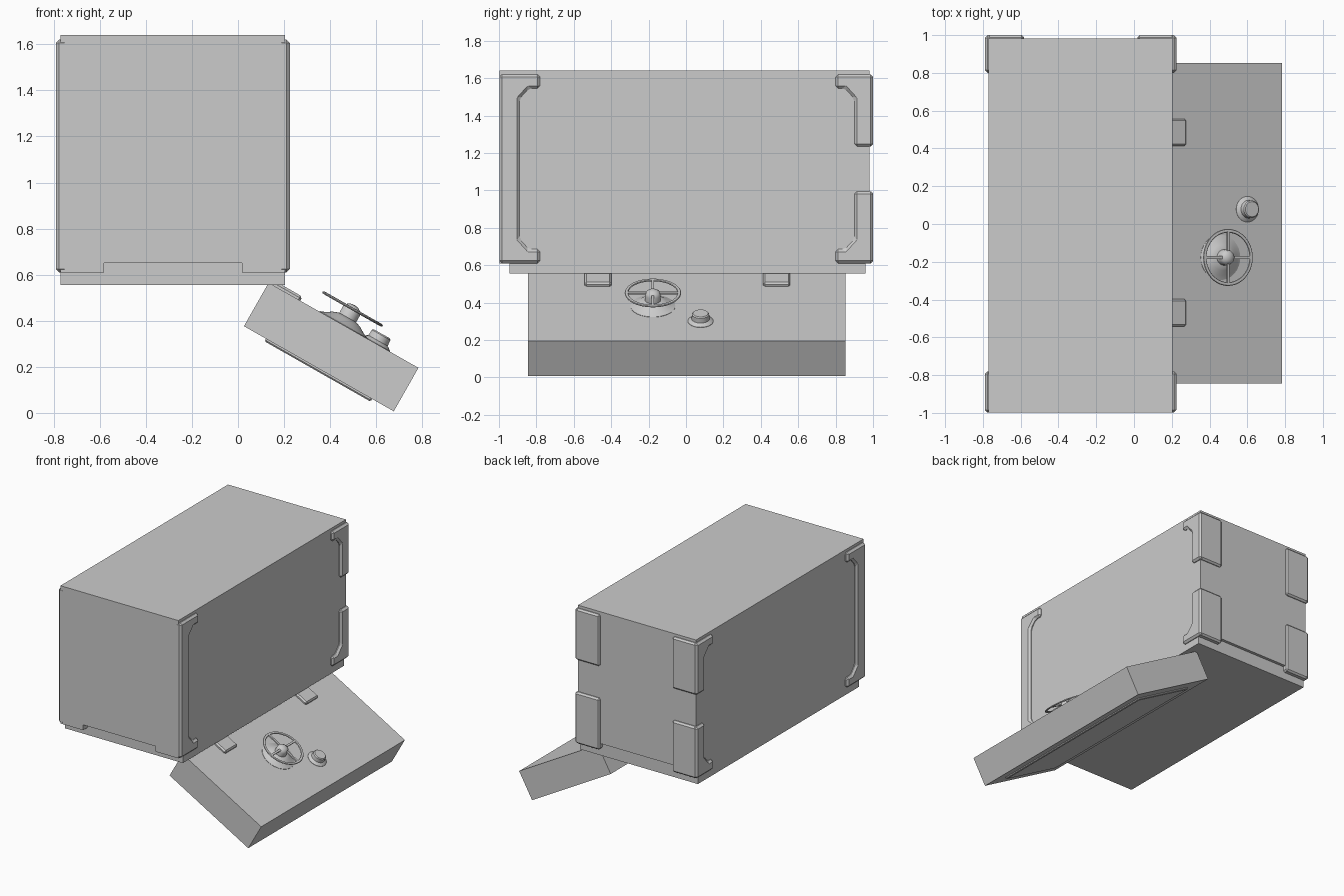
import bpy, bmesh, math
from mathutils import Matrix, Vector

if "Cube" in bpy.data.objects:
    bpy.data.objects.remove(bpy.data.objects["Cube"])

CX = -0.2825      # mid plane of the cabinet in x
HW = 0.4875       # half width of the cabinet
MZ = 1.115        # mid height of the corner guards


def finish(name, bm, bevel=0, matrix=None, smooth=False):
    bmesh.ops.recalc_face_normals(bm, faces=bm.faces)
    me = bpy.data.meshes.new(name)
    bm.to_mesh(me)
    bm.free()
    ob = bpy.data.objects.new(name, me)
    bpy.context.collection.objects.link(ob)
    if matrix:
        ob.matrix_world = matrix
    if bevel:
        mod = ob.modifiers.new("bevel", "BEVEL")
        mod.width, mod.segments, mod.limit_method = bevel, 1, "ANGLE"
    if smooth:
        bpy.ops.object.select_all(action="DESELECT")
        ob.select_set(True)
        bpy.context.view_layer.objects.active = ob
        bpy.ops.object.shade_smooth_by_angle(angle=math.radians(35))
    return ob


def box(name, lo, hi, bevel=0, matrix=None):
    lo, hi = Vector(lo), Vector(hi)
    bm = bmesh.new()
    bmesh.ops.create_cube(bm, size=1)
    for v in bm.verts:
        v.co = (lo + hi) / 2 + v.co * (hi - lo)
    return finish(name, bm, bevel, matrix)


def prism(name, pts, to3d, d0, d1, bevel=0):
    # extrude a flat outline between two depths
    bm = bmesh.new()
    f = bm.faces.new([bm.verts.new(to3d(a, b, d0)) for a, b in pts])
    new = bmesh.ops.extrude_face_region(bm, geom=[f])["geom"]
    shift = Vector(to3d(0, 0, d1)) - Vector(to3d(0, 0, d0))
    bmesh.ops.translate(bm, vec=shift, verts=[g for g in new if isinstance(g, bmesh.types.BMVert)])
    return finish(name, bm, bevel)


def lathe(name, prof, u, y, matrix, closed=False, steps=32):
    # revolve (radius, height) about the door normal
    bm = bmesh.new()
    vs = [bm.verts.new((u + r, y, h)) for r, h in prof]
    pairs = list(zip(vs, vs[1:] + vs[:1])) if closed else list(zip(vs, vs[1:]))
    edges = [bm.edges.new(p) for p in pairs]
    bmesh.ops.spin(bm, geom=vs + edges, cent=(u, y, 0), axis=(0, 0, 1),
                   angle=math.tau, steps=steps)
    bmesh.ops.remove_doubles(bm, verts=bm.verts, dist=0.0001)
    return finish(name, bm, 0, matrix, True)


# cabinet: recessed lower core and the wider upper shell
box("cabinet_core", (CX - HW, -0.945, 0.555), (CX + HW, 0.96, 1.63))
box("cabinet_shell", (CX - HW, -0.985, 0.655), (CX + HW, 0.982, 1.64))

# front panel with a notch along its lower edge
prism("front_panel",
      [(CX - HW, 0.61), (CX - 0.3, 0.61), (CX - 0.3, 0.65), (CX + 0.3, 0.65),
       (CX + 0.3, 0.61), (CX + HW, 0.61), (CX + HW, 1.64), (CX - HW, 1.64)],
      lambda x, z, d: (x, d, z), -0.94, -0.997)

# corner guards on both long sides
front_guard = [(-0.998, 0.61), (-0.78, 0.61), (-0.78, 0.685), (-0.84, 0.685),
               (-0.89, 0.74), (-0.89, 1.49), (-0.84, 1.545), (-0.78, 1.545),
               (-0.78, 1.62), (-0.998, 1.62)]
back_guard = [(1.0, 1.62), (0.80, 1.62), (0.80, 1.545), (0.85, 1.545),
              (0.90, 1.49), (0.90, 1.235), (1.0, 1.235)]
for s, side in ((1, "right"), (-1, "left")):
    place = lambda y, z, d, s=s: (CX + s * d, y, z)
    prism("front_guard_" + side, front_guard, place, HW - 0.03, HW + 0.02, 0.014)
    for t, level in ((1, "upper"), (-1, "lower")):
        pts = [(y, MZ + t * (z - MZ)) for y, z in back_guard]
        prism(f"back_guard_{level}_{side}", pts, place, HW - 0.03, HW + 0.02, 0.014)
        # plate wrapping round onto the back face
        xs = sorted((CX + s * 0.3, CX + s * (HW + 0.008)))
        zs = sorted((MZ + t * 0.12, MZ + t * 0.505))
        box(f"back_plate_{level}_{side}", (xs[0], 0.95, zs[0]), (xs[1], 1.0, zs[1]), 0.012)

# door frame: local x runs down the slope, local z is the door normal
D = Matrix.Translation((0.133, 0, 0.565)) @ Matrix.Rotation(math.radians(29.6), 4, "Y")
box("door", (0, -0.845, -0.217), (0.748, 0.852, 0), 0, D)
box("door_inner_panel", (0.11, -0.735, -0.23), (0.64, 0.742, -0.2), 0.006, D)
for y in (-0.47, 0.485):
    box("hinge", (0.01, y - 0.072, -0.015), (0.158, y + 0.072, 0.02), 0.01, D)

# hand wheel: flared base, hub, rim and four spokes
WU, WY = 0.373, -0.177
lathe("wheel_base", [(0, 0.04), (0.045, 0.038), (0.07, 0.028), (0.095, 0.012), (0.12, 0.002), (0.12, -0.005)],
      WU, WY, D)
lathe("wheel_hub", [(0, 0.1), (0.02, 0.097), (0.036, 0.086), (0.042, 0.07), (0.042, 0.02)], WU, WY, D)
rim = [(0.141 + 0.01 * math.cos(a), 0.081 + 0.006 * math.sin(a))
       for a in [i * math.tau / 8 for i in range(8)]]
lathe("wheel_rim", rim, WU, WY, D, True, 40)
box("wheel_spoke_long", (WU - 0.14, WY - 0.007, 0.076), (WU + 0.14, WY + 0.007, 0.086), 0, D)
box("wheel_spoke_cross", (WU - 0.007, WY - 0.14, 0.076), (WU + 0.007, WY + 0.14, 0.086), 0, D)

# combination dial
lathe("dial", [(0, 0.05), (0.04, 0.05), (0.046, 0.044), (0.048, 0.016),
               (0.055, 0.012), (0.068, 0.002), (0.068, -0.005)], 0.537, 0.078, D)
